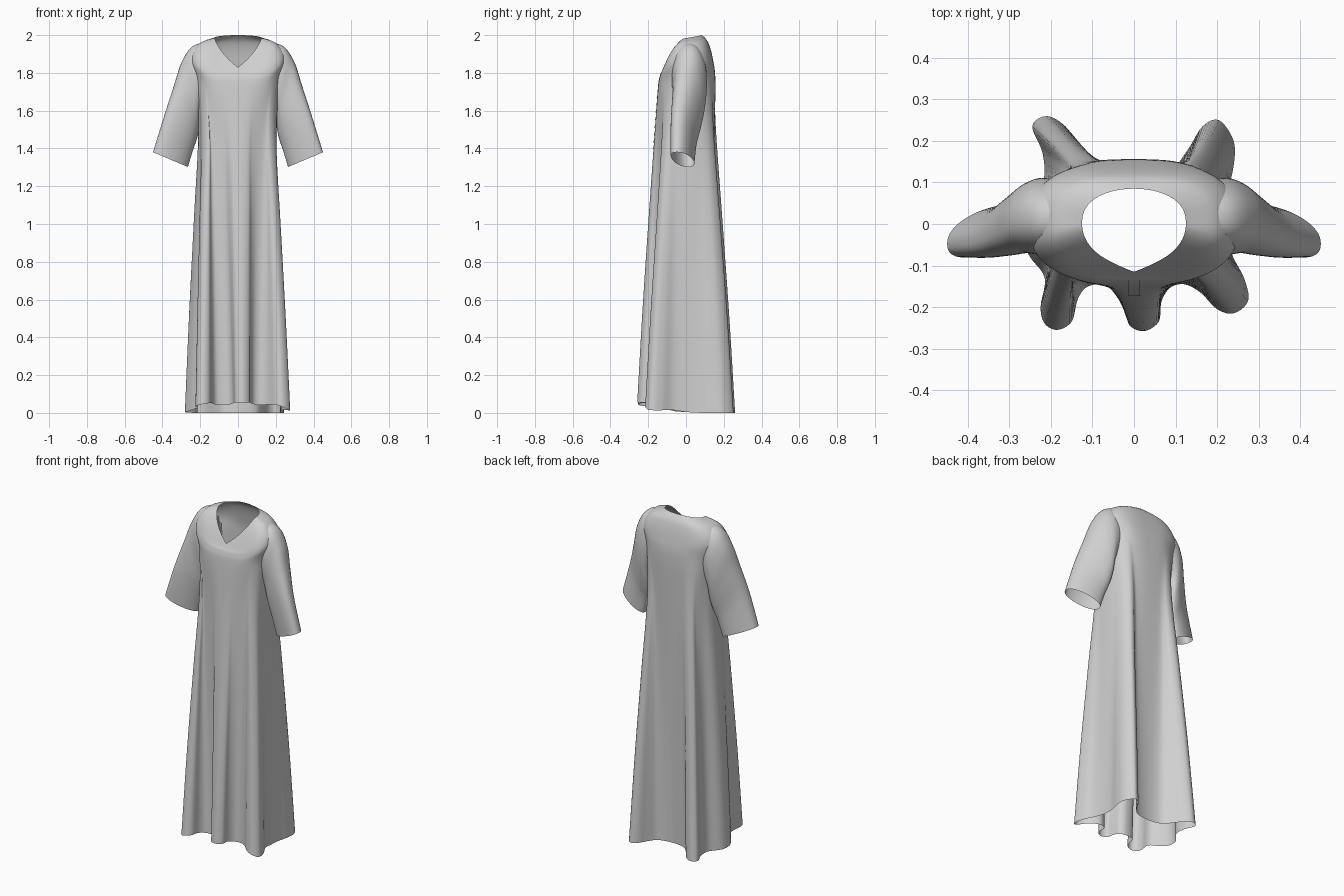
import bpy, bmesh, math
from mathutils import Vector
from mathutils.bvhtree import BVHTree

cube = bpy.data.objects.get("Cube")
if cube:
    bpy.data.objects.remove(cube, do_unlink=True)

cloth = bpy.data.materials.new("light_grey_cloth")
cloth.use_nodes = True
GREY = (0.63, 0.63, 0.63, 1)
cloth.diffuse_color = GREY
cloth.node_tree.nodes["Principled BSDF"].inputs["Base Color"].default_value = GREY


def lerp(a, b, t):
    return a + (b - a) * t


def spow(v, p):
    return math.copysign(abs(v) ** p, v)


def spline(pts, steps, closed=False):
    """Smooth curve through the points."""
    n = len(pts)
    get = (lambda i: pts[i % n]) if closed else (lambda i: pts[min(max(i, 0), n - 1)])
    out = []
    for i in range(n if closed else n - 1):
        a, b, c, d = (get(i + k) for k in (-1, 0, 1, 2))
        for s in range(steps):
            t = s / steps
            out.append(b + (c - a) * (t / 2) + (a * 2 - b * 5 + c * 4 - d) * (t * t / 2)
                       + (b * 3 - a - c * 3 + d) * (t ** 3 / 2))
    if not closed:
        out.append(pts[-1])
    return out


def loft(name, columns):
    """Skin a closed run of columns, each a list of points."""
    n, m = len(columns), len(columns[0])
    verts = [p for col in columns for p in col]
    faces = [(i * m + j, (i + 1) % n * m + j, (i + 1) % n * m + j + 1, i * m + j + 1)
             for i in range(n) for j in range(m - 1)]
    mesh = bpy.data.meshes.new(name)
    mesh.from_pydata(verts, [], faces)
    mesh.materials.append(cloth)
    mesh.polygons.foreach_set("use_smooth", [True] * len(faces))
    obj = bpy.data.objects.new(name, mesh)
    bpy.context.collection.objects.link(obj)
    return obj


def surface(obj):
    mesh = obj.data
    return BVHTree.FromPolygons([v.co for v in mesh.vertices],
                                [tuple(f.vertices) for f in mesh.polygons])


def trim_inside(obj, shells):
    """Remove the cloth that lies between the front and back of another part."""
    bm = bmesh.new()
    bm.from_mesh(obj.data)
    ways = (Vector((0, 1, 0)), Vector((0, -1, 0)))
    inside = {v for v in bm.verts
              if any(all(s.ray_cast(v.co, w)[0] for w in ways) for s in shells)}
    hidden = [f for f in bm.faces if all(v in inside for v in f.verts)]
    bmesh.ops.delete(bm, geom=hidden, context="FACES")
    bm.to_mesh(obj.data)
    bm.free()


# Hem outline with its hanging folds, counterclockwise from the front
HEM = [(.025, -.258), (.06, -.235), (.065, -.19), (.085, -.155), (.12, -.145), (.16, -.165),
       (.2, -.205), (.24, -.215), (.275, -.185), (.265, -.13), (.235, -.07), (.225, 0),
       (.225, .07), (.24, .14), (.24, .2), (.205, .25), (.165, .235), (.13, .18), (.09, .135),
       (0, .12), (-.08, .135), (-.125, .18), (-.165, .235), (-.21, .26), (-.245, .235),
       (-.22, .17), (-.22, .1), (-.27, .04), (-.28, -.02), (-.25, -.08), (-.215, -.13),
       (-.225, -.2), (-.215, -.24), (-.185, -.255), (-.15, -.235), (-.135, -.18),
       (-.11, -.15), (-.06, -.145), (-.03, -.165), (-.02, -.21), (-.01, -.245)]


def ring_point(a, half_x, front, back, z_front, z_side, z_back, square=.65):
    c, s = math.cos(a), math.sin(a)
    y = abs(spow(s, .8)) * (back if s > 0 else front)
    z = lerp(z_side, z_back if s > 0 else z_front, s * s)
    return Vector((half_x * spow(c, square), y, z))


def neck_point(a):
    c, s = math.cos(a), math.sin(a)
    if s > 0:
        return Vector((.125 * c, .085 * s ** .8, 1.985 + .015 * s))
    f, notch = -s, (1 - abs(c)) ** 3
    return Vector((.125 * spow(c, .9), -.095 * f - .02 * notch, 1.985 - .115 * f ** 1.8 - .04 * notch))


def skirt_point(low, high, t):
    p = lerp(low, high, t ** 1.12)
    p.z = lerp(low.z, high.z, t)
    return p


# Robe body: hem, skirt, chest, shoulder and neckline rings
hem = spline([Vector((x, y, 0)) for x, y in HEM], 5, closed=True)
columns = []
for i, p in enumerate(hem):
    even = math.tau * i / len(hem)
    true = math.atan2(p.x / .27, -p.y / .22) % math.tau
    diff = (true - even + math.pi) % math.tau - math.pi
    a = even + diff / 2 - math.pi / 2
    p.z = .014 * min(1, max(0, (.08 - p.y) / .25))
    if p.y < 0:
        p.z += .042 * max(0, 1 - (p.x / .27) ** 4) * min(1, -p.y / .2)
    base = ring_point(a, .2, -.15, .155, 1.7, 1.7, 1.7, .75)
    chest = ring_point(a, .222, -.149, .156, 1.72, 1.74, 1.75)
    shoulder = ring_point(a, .252, -.138, .143, 1.785, 1.875, 1.87)
    yoke = ring_point(a, .205, -.125, .118, 1.81, 1.955, 1.96)
    path = [p] + [skirt_point(p, base, t) for t in (.3, .6, .86)]
    columns.append(spline(path + [chest, shoulder, yoke, neck_point(a)], 8))
body = loft("robe_body", columns)

# Sleeves: each ring runs from an upper to a lower point with a half depth
SLEEVE = [((.13, .02, 1.965), (.14, .02, 1.68), .075),
          ((.235, .015, 1.944), (.195, .022, 1.59), .092),
          ((.297, .008, 1.86), (.205, .025, 1.51), .086),
          ((.34, -.015, 1.73), (.218, .022, 1.45), .076),
          ((.39, -.04, 1.575), (.24, .016, 1.385), .062),
          ((.45, -.048, 1.38), (.265, .012, 1.302), .054)]
sleeves = []
for side, label in ((1, "left"), (-1, "right")):
    columns = []
    for k in range(64):
        a = math.tau * k / 64 * side
        path = []
        for top, low, depth in SLEEVE:
            top, low = Vector(top), Vector(low)
            p = (top + low) / 2 + (top - low) / 2 * math.cos(a)
            p.y += depth * spow(math.sin(a), .85)
            p.x *= side
            path.append(p)
        columns.append(spline(path, 8))
    sleeves.append(loft(label + "_sleeve", columns))

# Open the armholes
body_shell, sleeve_shells = surface(body), [surface(s) for s in sleeves]
trim_inside(body, sleeve_shells)
for sleeve in sleeves:
    trim_inside(sleeve, [body_shell])

# Front placket strip laid on the chest
bpy.ops.mesh.primitive_grid_add(x_subdivisions=4, y_subdivisions=40, size=1,
                                location=(0, -.4, 1.6), rotation=(math.pi / 2, 0, 0))
placket = bpy.context.object
placket.name = "front_placket"
placket.scale = (.03, .4, 1)
placket.data.materials.append(cloth)
wrap = placket.modifiers.new("lay_on_chest", "SHRINKWRAP")
wrap.target = body
wrap.wrap_method = "PROJECT"
wrap.use_project_z = True
wrap.use_negative_direction = True
wrap.use_positive_direction = False
wrap.offset = .002
bpy.ops.object.shade_smooth()
